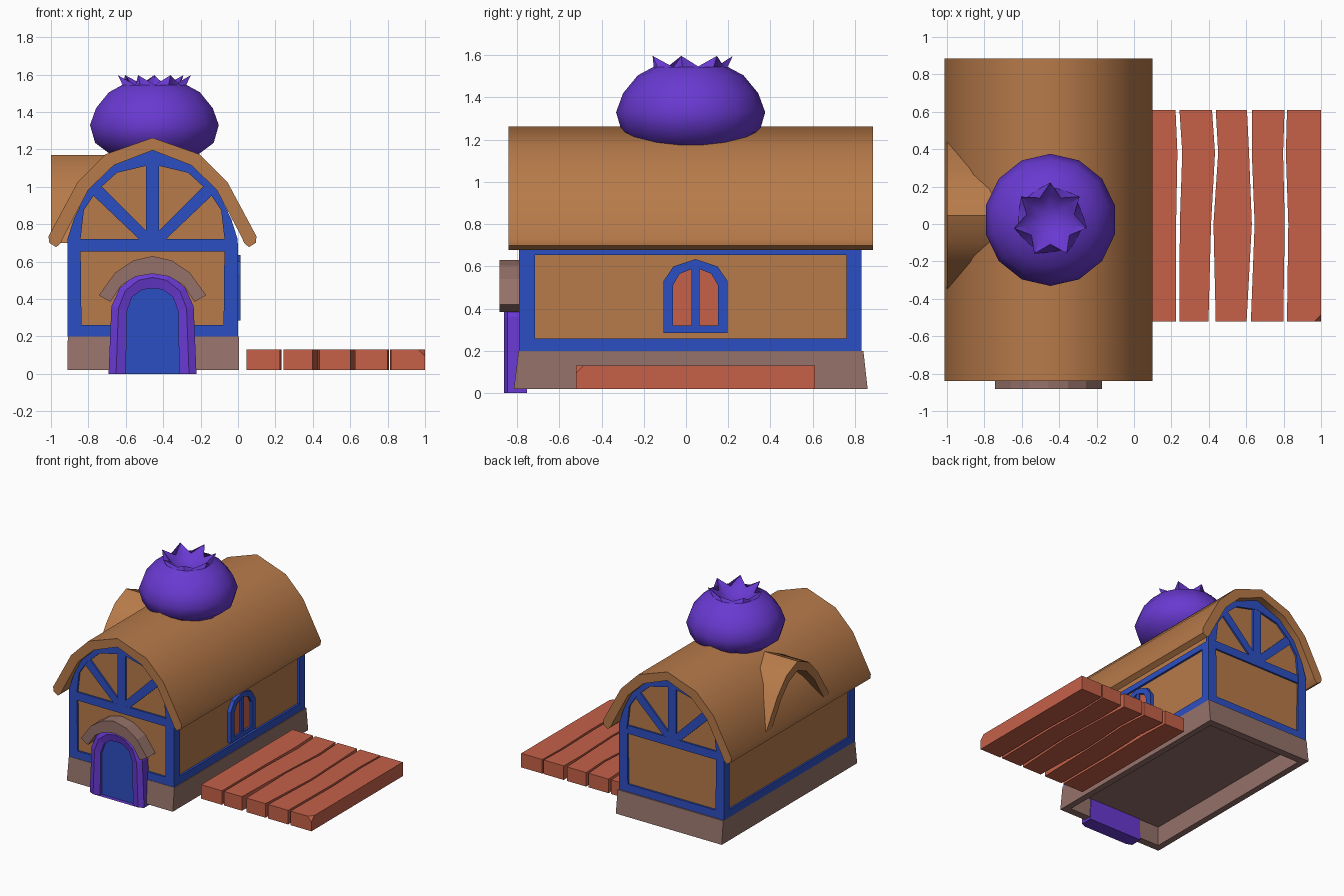
import bpy, bmesh, math

if "Cube" in bpy.data.objects:
    bpy.data.objects.remove(bpy.data.objects["Cube"])

CX, CY = -0.457, 0.045   # house centre line, window / dormer centre line


def material(name, srgb):
    m = bpy.data.materials.new(name)
    lin = [((c + 0.055) / 1.055) ** 2.4 for c in srgb]
    m.diffuse_color = (*lin, 1)
    m.use_nodes = True
    m.node_tree.nodes["Principled BSDF"].inputs["Base Color"].default_value = m.diffuse_color
    return m


BROWN = material("warm brown", (0.72, 0.48, 0.29))
BLUE = material("beam blue", (0.175, 0.31, 0.76))
PURPLE = material("berry purple", (0.41, 0.225, 0.82))
MAUVE = material("stone mauve", (0.585, 0.445, 0.415))
RED = material("plank red", (0.775, 0.38, 0.285))


def front(u, v, d):      # profile in x-z, depth along y
    return (CX + u, d, v)


def side(u, v, d):       # profile in y-z, depth along x
    return (d, CY + u, v)


def flat(u, v, d):       # profile in x-y, depth along z
    return (u, v, d)


def mirror(half):
    """Half profile ending on the centre line -> whole profile."""
    return half + [(-u, v) for u, v in reversed(half) if u > 1e-6]


def rect(u0, u1, v0, v1):
    return [(u0, v0), (u1, v0), (u1, v1), (u0, v1)]


def loft(name, loops, mats, ring=False, smooth=None, last=None, chip=None):
    """Skin equal-length loops; ring joins last to first, otherwise ends are capped."""
    bm = bmesh.new()
    vs = [[bm.verts.new(p) for p in loop] for loop in loops]
    n = len(vs[0])
    pairs = list(zip(vs, vs[1:])) + ([(vs[-1], vs[0])] if ring else [])
    for a, b in pairs:
        for i in range(n):
            j = (i + 1) % n
            bm.faces.new((a[i], a[j], b[j], b[i]))
    if not ring:
        bm.faces.new(vs[0])
        f = bm.faces.new(vs[-1])
        if last is not None:
            f.material_index = last
    if chip:
        bmesh.ops.bevel(bm, geom=[max(bm.verts, key=chip)], offset=0.035,
                        segments=1, affect='VERTICES')
    bmesh.ops.recalc_face_normals(bm, faces=bm.faces)
    me = bpy.data.meshes.new(name)
    bm.to_mesh(me)
    bm.free()
    for m in mats:
        me.materials.append(m)
    ob = bpy.data.objects.new(name, me)
    bpy.context.collection.objects.link(ob)
    if smooth:
        bpy.ops.object.select_all(action='DESELECT')
        ob.select_set(True)
        bpy.context.view_layer.objects.active = ob
        bpy.ops.object.shade_smooth_by_angle(angle=math.radians(smooth))
    return ob


def at(plane, pts, d):
    return [plane(u, v, d) for u, v in pts]


def slab(name, plane, pts, d0, d1, mat, **kw):
    return loft(name, [at(plane, pts, d0), at(plane, pts, d1)], [mat], **kw)


def frame(name, plane, outer, inner, d0, d1, mat):
    return loft(name, [at(plane, outer, d0), at(plane, outer, d1),
                       at(plane, inner, d1), at(plane, inner, d0)], [mat], ring=True)


# Stone base: hollow tapered ring with a floor
base_bottom = rect(-0.912, 0.006, -0.815, 0.86)
base_top = rect(-0.91, 0.004, -0.793, 0.84)
base_in = rect(-0.862, -0.044, -0.757, 0.80)
loft("stone_base", [at(flat, base_bottom, 0.02), at(flat, base_top, 0.2),
                    at(flat, base_in, 0.2), at(flat, base_in, 0.02)], [MAUVE], ring=True)
slab("floor", flat, rect(-0.87, -0.04, -0.765, 0.81), 0.17, 0.199, MAUVE)

# Brown house core under the roof
gable = [(0.455, 0.2), (0.455, 0.72), (0.42, 0.83), (0.342, 0.99), (0.207, 1.12), (0, 1.2)]
core = [(0.44, 0.19)] + [(min(u, 0.44), v) for u, v in gable[1:]]
slab("house_walls", front, mirror(core), -0.775, 0.815, BROWN)

# Blue timber on both gable ends
gable_in = [(0.38, 0.26), (0.385, 0.72), (0.367, 0.875), (0.30, 0.975), (0.19, 1.075), (0, 1.12)]
for end, d0, d1 in (("front", -0.76, -0.79), ("back", 0.80, 0.83)):
    frame(end + "_gable_frame", front, mirror(gable), mirror(gable_in), d0, d1, BLUE)
    face = d1 * 0.998
    slab(end + "_cross_beam", front, rect(-0.395, 0.395, 0.655, 0.72), d0, face, BLUE)
    slab(end + "_post", front, rect(-0.035, 0.035, 0.70, 1.13), d0, face, BLUE)
    for s in (-1, 1):
        brace = [(0.0, 0.73), (0.04, 0.69), (0.34, 0.975), (0.29, 1.02)]
        slab(end + "_brace", front, [(s * u, v) for u, v in brace], d0, face * 0.999, BLUE)

# Blue frames on the long walls
for name, d0, d1 in (("right_wall_frame", -0.03, -0.001), ("left_wall_frame", -0.88, -0.911)):
    frame(name, side, rect(-0.834, 0.784, 0.2, 0.70), rect(-0.76, 0.715, 0.26, 0.655), d0, d1, BLUE)

# Curved roof shell
roof = mirror([(0.515, 0.677), (0.552, 0.70), (0.556, 0.735), (0.401, 1.024), (0.251, 1.174), (0, 1.262)])
roof_in = mirror([(0.49, 0.70), (0.477, 0.73), (0.342, 0.985), (0.207, 1.115), (0, 1.195)])
slab("roof", front, roof + roof_in[::-1], -0.84, 0.885, BROWN, smooth=50)

# Dormer arch on the left slope
dormer = mirror([(0.425, 0.70), (0.395, 0.76), (0.25, 0.99), (0.14, 1.11), (0, 1.17)])
dormer_in = mirror([(0.36, 0.70), (0.335, 0.74), (0.205, 0.95), (0.11, 1.05), (0, 1.10)])
slab("dormer_roof", side, dormer + dormer_in[::-1], -1.0, -0.66, BROWN, smooth=40)

# Arched door: purple surround stepping in to a blue door
door_out = mirror([(0.235, 0), (0.22, 0.36), (0.175, 0.46), (0.09, 0.53), (0, 0.545)])
door_mid = mirror([(0.195, 0), (0.182, 0.35), (0.145, 0.445), (0.075, 0.50), (0, 0.515)])
door_in = mirror([(0.142, 0), (0.138, 0.33), (0.11, 0.41), (0.055, 0.45), (0, 0.457)])
loft("door", [at(front, door_out, -0.752), at(front, door_out, -0.845),
              at(front, door_mid, -0.862), at(front, door_in, -0.85),
              at(front, door_in, -0.83)], [PURPLE, BLUE], last=1)

# Stone canopy over the door
canopy = mirror([(0.287, 0.42), (0.2, 0.54), (0.105, 0.605), (0, 0.63)])
canopy_in = mirror([(0.225, 0.385), (0.165, 0.475), (0.09, 0.52), (0, 0.535)])
slab("door_canopy", front, canopy + canopy_in[::-1], -0.78, -0.882, MAUVE)

# Arched window on the right wall
win = mirror([(0.152, 0.285), (0.152, 0.53), (0.105, 0.60), (0, 0.635)])
win_in = mirror([(0.107, 0.32), (0.107, 0.51), (0.075, 0.565), (0, 0.595)])
frame("window_frame", side, win, win_in, -0.03, 0.013, BLUE)
slab("window_panes", side, win_in, -0.03, -0.004, RED)
slab("window_bar", side, rect(-0.018, 0.018, 0.31, 0.60), -0.03, 0.006, BLUE)

# Deck of five uneven planks: left and right edge x at each y station
stations = (0.61, 0.38, 0.0, -0.52)
planks = [
    ((0.045, 0.045, 0.045, 0.045), (0.222, 0.232, 0.225, 0.225)),
    ((0.243, 0.258, 0.245, 0.243), (0.417, 0.433, 0.412, 0.398)),
    ((0.437, 0.450, 0.425, 0.437), (0.604, 0.615, 0.630, 0.602)),
    ((0.632, 0.630, 0.645, 0.625), (0.805, 0.797, 0.806, 0.798)),
    ((0.818, 0.812, 0.825, 0.818), (1.0, 1.0, 1.0, 1.0)),
]
for i, (left, right) in enumerate(planks):
    outline = list(zip(left, stations)) + list(zip(right, stations))[::-1]
    slab("deck_plank", flat, outline, 0.02, 0.13, RED,
         chip=(lambda v: v.co.x - v.co.y + v.co.z) if i == 4 else None)

# Berry on the roof with a zigzag crown: (radius, z, crown radius step, crown height step)
SIDES = 14
profile = [(0.06, 1.125, 0, 0), (0.22, 1.158, 0, 0), (0.325, 1.235, 0, 0), (0.353, 1.33, 0, 0),
           (0.32, 1.42, 0, 0), (0.25, 1.505, 0, 0), (0.175, 1.545, 0, 0),
           (0.165, 1.57, 0.035, 0.027), (0.125, 1.53, 0.012, 0), (0.06, 1.485, 0, 0)]
loops = []
for r, z, dr, dz in profile:
    loop = []
    for k in range(SIDES):
        a, s = 2 * math.pi * (k + 0.5) / SIDES, (1 if k % 2 else -1)
        loop.append((-0.447 + (r + s * dr) * math.cos(a), 0.022 + (r + s * dr) * math.sin(a), z + s * dz))
    loops.append(loop)
loft("roof_berry", loops, [PURPLE], smooth=38)
